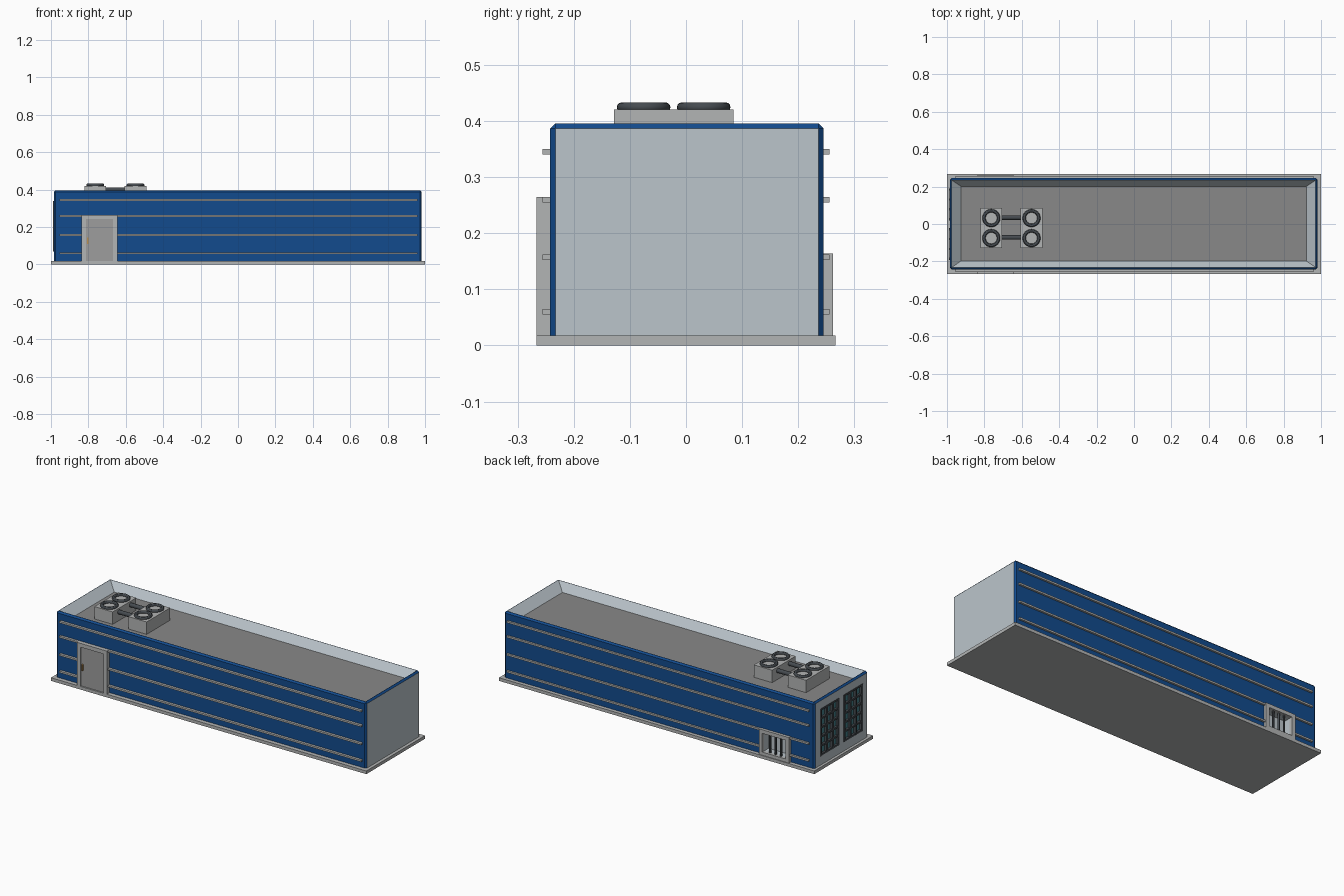
import bpy, bmesh, math

if "Cube" in bpy.data.objects:
    bpy.data.objects.remove(bpy.data.objects["Cube"])


def material(name, rgb):
    m = bpy.data.materials.new(name)
    m.diffuse_color = (*rgb, 1)
    m.use_nodes = True
    m.node_tree.nodes["Principled BSDF"].inputs["Base Color"].default_value = m.diffuse_color
    return m


PALE = material("pale_grey", (0.50, 0.56, 0.60))
ROOF = material("roof_grey", (0.25, 0.25, 0.25))
BLUE = material("blue_paint", (0.006, 0.07, 0.27))
DARK = material("dark_metal", (0.06, 0.07, 0.08))
GLASS = material("teal_glass", (0.06, 0.22, 0.26))
BRASS = material("brass", (0.5, 0.28, 0.08))
TRIM = material("trim_grey", (0.45, 0.46, 0.46))
DOOR = material("door_grey", (0.34, 0.34, 0.34))


def box(name, x, y, z, mat=None):
    """Box from (min, max) ranges along each axis."""
    bpy.ops.mesh.primitive_cube_add(size=1)
    o = bpy.context.object
    o.name = name
    for v in o.data.vertices:
        v.co = [sum(r) / 2 + c * (r[1] - r[0]) for r, c in zip((x, y, z), v.co)]
    if mat:
        o.data.materials.append(mat)
    return o


def tube(name, loc, radius, depth, mat, rot=(0, 0, 0), sides=24):
    bpy.ops.mesh.primitive_cylinder_add(vertices=sides, radius=radius, depth=depth,
                                        location=loc, rotation=rot)
    o = bpy.context.object
    o.name = name
    o.data.materials.append(mat)
    bpy.ops.object.shade_smooth_by_angle()
    return o


# Base slab
box("base_slab", (-1, 1), (-0.266, 0.266), (0, 0.018), TRIM)

# Container body: chamfered box with a sloped roof tray
body = box("body", (-0.985, 0.982), (-0.242, 0.245), (0.018, 0.396))
for m in (PALE, BLUE, ROOF):
    body.data.materials.append(m)
bm = bmesh.new()
bm.from_mesh(body.data)
edges = [e for e in bm.edges if any(v.co.z > 0.2 for v in e.verts)]
bmesh.ops.bevel(bm, geom=edges, offset=0.009, segments=1, affect='EDGES')
for f in bm.faces:
    f.normal_update()
    f.material_index = 0 if abs(f.normal.x) > 0.95 or f.normal.z < -0.9 else 1
top = max(bm.faces, key=lambda f: f.normal.z * f.calc_area())
bmesh.ops.inset_region(bm, faces=[top], thickness=0.002)
ring = bmesh.ops.inset_region(bm, faces=[top], thickness=0.01)
for f in ring["faces"]:
    f.material_index = 0
top.material_index = 2
for v in top.verts:
    v.co.x -= math.copysign(0.042, v.co.x)
    v.co.y -= math.copysign(0.026, v.co.y)
    v.co.z = 0.35
bm.to_mesh(body.data)
bm.free()


def cut(x, y, z):
    c = box("cutter", x, y, z)
    c.hide_render = True
    c.hide_set(True)
    mod = body.modifiers.new("cut", 'BOOLEAN')
    mod.operation = 'DIFFERENCE'
    mod.solver = 'EXACT'
    mod.object = c


# Horizontal cladding strips; the lowest back strip stops at the vent
for z in (0.345, 0.26, 0.157, 0.06):
    zr = (z - 0.005, z + 0.005)
    box("front_strip", (-0.955, 0.96), (-0.256, -0.24), zr, TRIM)
    if z < 0.1:
        box("back_strip", (-0.955, -0.83), (0.243, 0.256), zr, TRIM)
        box("back_strip", (-0.65, 0.96), (0.243, 0.256), zr, TRIM)
    else:
        box("back_strip", (-0.955, 0.96), (0.243, 0.256), zr, TRIM)

# Front door
DX0, DX1 = -0.836, -0.645
DY = (-0.266, -0.24)
box("door_jamb_left", (DX0, DX0 + 0.022), DY, (0.018, 0.265), TRIM)
box("door_jamb_right", (DX1 - 0.022, DX1), DY, (0.018, 0.265), TRIM)
box("door_head", (DX0 + 0.022, DX1 - 0.022), DY, (0.243, 0.265), TRIM)
box("door_panel", (DX0 + 0.02, DX1 - 0.02), (-0.258, -0.24), (0.018, 0.245), DOOR)
box("door_handle", (-0.807, -0.799), (-0.266, -0.257), (0.11, 0.145), BRASS)

# Back vent: framed recess with vertical bars
VY = (0.243, 0.262)
cut((DX0 + 0.022, DX1 - 0.022), (0.205, 0.3), (0.036, 0.143))
box("vent_jamb_left", (DX0, DX0 + 0.022), VY, (0.018, 0.164), TRIM)
box("vent_jamb_right", (DX1 - 0.022, DX1), VY, (0.018, 0.164), TRIM)
box("vent_head", (DX0 + 0.022, DX1 - 0.022), VY, (0.143, 0.164), TRIM)
box("vent_sill", (DX0 + 0.022, DX1 - 0.022), VY, (0.018, 0.036), TRIM)
for x in (-0.775, -0.74, -0.705):
    tube("vent_bar", (x, 0.245, 0.09), 0.006, 0.112, DARK, sides=12)

# Two gridded windows in the left end
for y0, y1 in ((0.02, 0.19), (-0.192, -0.022)):
    z0, z1 = 0.07, 0.36 - 0.02
    cut((-1.1, -0.97), (y0, y1), (z0, z1))
    box("window_glass", (-0.974, -0.968), (y0, y1), (z0, z1), GLASS)
    for i in range(4):
        y = y0 + 0.006 + i * (y1 - y0 - 0.012) / 3
        box("window_mullion", (-0.988, -0.972), (y - 0.006, y + 0.006), (z0, z1), DARK)
    for i in range(6):
        z = z0 + 0.005 + i * (z1 - z0 - 0.01) / 5
        box("window_rail", (-0.987, -0.972), (y0, y1), (z - 0.005, z + 0.005), DARK)

# Roof cooling units with fan rings
for x in (-0.763, -0.548):
    box("cooling_unit", (x - 0.058, x + 0.058), (-0.128, 0.085), (0.349, 0.421), TRIM)
    for y in (-0.0755, 0.0315):
        bpy.ops.mesh.primitive_torus_add(location=(x, y, 0.4245), major_radius=0.039,
                                         minor_radius=0.0088, major_segments=32,
                                         minor_segments=12)
        fan = bpy.context.object
        fan.name = "fan_ring"
        fan.data.materials.append(DARK)
        bpy.ops.object.shade_smooth_by_angle()

# Pipes joining the units
for y in (-0.072, 0.034):
    tube("unit_pipe", (-0.655, y, 0.4), 0.012, 0.11, DARK, (0, math.pi / 2, 0))
